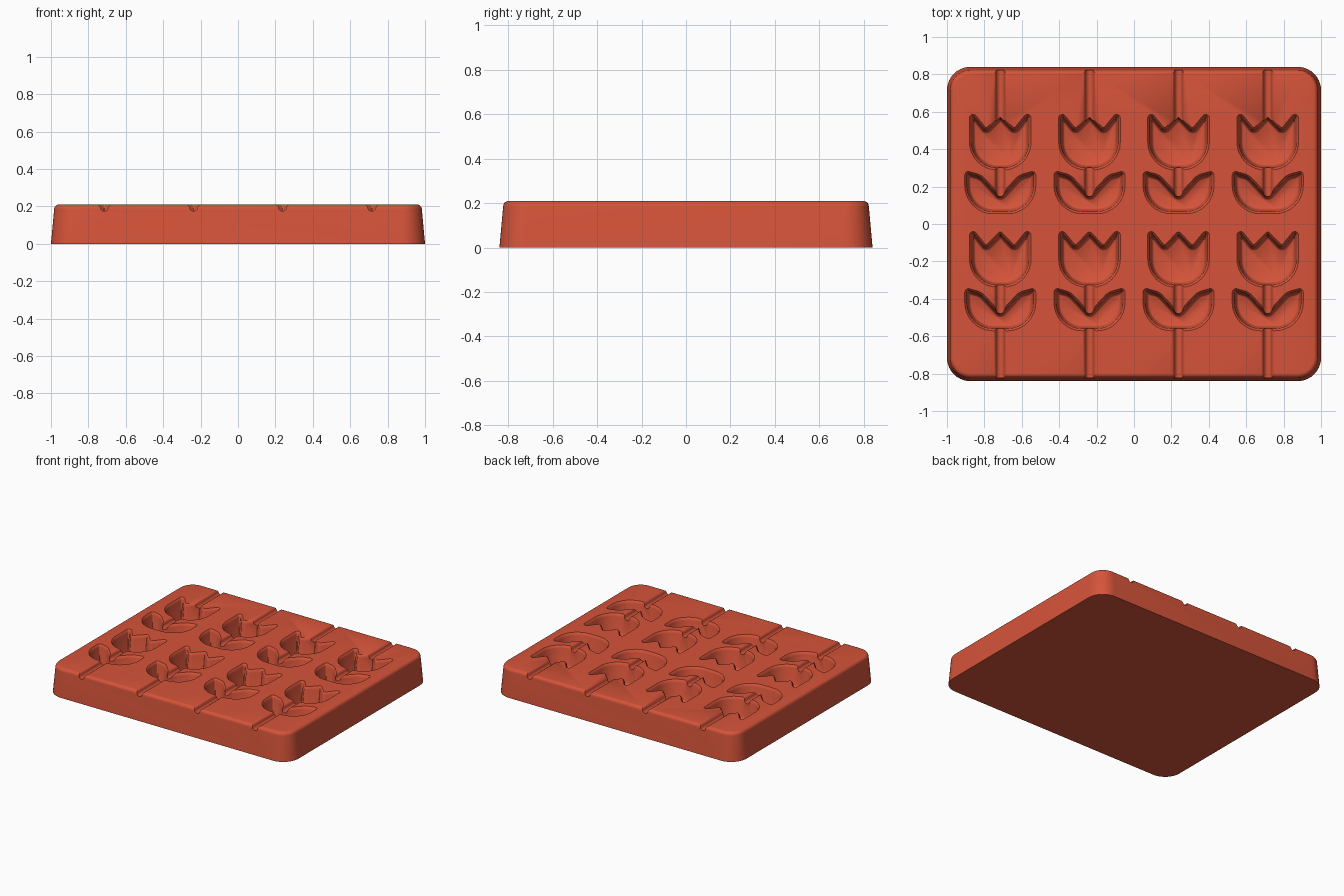
import bpy, bmesh, math
from mathutils import Vector

cube = bpy.data.objects.get("Cube")
if cube:
    bpy.data.objects.remove(cube, do_unlink=True)

HEIGHT = 0.21
COLUMNS = (-0.715, -0.238, 0.238, 0.715)
ROWS = (0.0, -0.626)

red = bpy.data.materials.new("tomato_red")
red.use_nodes = True
color = (0.67, 0.088, 0.042, 1)
red.diffuse_color = color
red.node_tree.nodes["Principled BSDF"].inputs["Base Color"].default_value = color


def rounded(corners, inset, steps):
    """Inset a counter-clockwise outline and round each corner (x, y, radius)."""
    n = len(corners)
    pts = [Vector(c[:2]) for c in corners]
    moved, turns = [], []
    for i in range(n):
        a = (pts[i] - pts[i - 1]).normalized()
        b = (pts[(i + 1) % n] - pts[i]).normalized()
        turn = math.atan2(a.x * b.y - a.y * b.x, a.dot(b))
        na, nb = Vector((-a.y, a.x)), Vector((-b.y, b.x))
        moved.append(pts[i] + (na + nb) * inset / (1 + na.dot(nb)))
        turns.append(turn)
    loop = []
    for i in range(n):
        p, turn = moved[i], turns[i]
        radius = max(corners[i][2] - math.copysign(inset, turn), 0.004)
        trim = radius * math.tan(abs(turn) / 2)
        start = p + (moved[i - 1] - p).normalized() * trim
        end = p + (moved[(i + 1) % n] - p).normalized() * trim
        w = math.cos(turn / 2)
        for k in range(steps + 1):
            s = k / steps
            u, v, t = (1 - s) ** 2, 2 * w * s * (1 - s), s * s
            loop.append((start * u + p * v + end * t) / (u + v + t))
    return loop


def skin(bm, rings):
    """Join rings of 3D points into a closed solid."""
    rows = [[bm.verts.new(p) for p in ring] for ring in rings]
    n = len(rows[0])
    for lo, hi in zip(rows, rows[1:]):
        for i in range(n):
            j = (i + 1) % n
            bm.faces.new((lo[i], lo[j], hi[j], hi[i]))
    bm.faces.new(rows[0][::-1])
    bm.faces.new(rows[-1])


def loft(bm, corners, levels, steps, dx=0, dy=0):
    skin(bm, [[(p.x + dx, p.y + dy, z) for p in rounded(corners, inset, steps)]
              for z, inset in levels])


def make_object(name, bm):
    bmesh.ops.recalc_face_normals(bm, faces=bm.faces)
    mesh = bpy.data.meshes.new(name)
    bm.to_mesh(mesh)
    bm.free()
    mesh.materials.append(red)
    obj = bpy.data.objects.new(name, mesh)
    bpy.context.collection.objects.link(obj)
    return obj


def mirrored(half):
    """The last point of the half lies on the axis."""
    return half + [(-x, y, r) for x, y, r in half[-2::-1]]


# Tray block with drafted sides and a rounded top edge
bm = bmesh.new()
tray_corners = [(sx * 1.0, sy * 0.84, 0.125)
                for sx, sy in ((-1, -1), (1, -1), (1, 1), (-1, 1))]
fillet = 0.025
tray_levels = [(0, 0)]
for k in range(6):
    a = math.pi / 2 * k / 5
    tray_levels.append((HEIGHT - fillet * (1 - math.sin(a)),
                        0.017 + fillet * (1 - math.cos(a))))
loft(bm, tray_corners, tray_levels, 10)
tray = make_object("mould_tray", bm)

# Tulip bloom and leaf cavities
bloom = mirrored([(0.165, 0.288, 0.15), (0.165, 0.622, 0.02),
                  (0.075, 0.512, 0.008), (0, 0.59, 0.015)])
leaves = mirrored([(0.19, 0.055, 0.15), (0.19, 0.287, 0.02),
                   (0.1, 0.262, 0.09), (0, 0.155, 0.01)])
cavity_levels = [(0.06, 0.033), (0.064, 0.027), (0.075, 0.021),
                 (0.19, 0.012), (0.202, 0.007), (HEIGHT, 0), (0.25, 0)]
bm = bmesh.new()
for x in COLUMNS:
    for y in ROWS:
        for outline in (bloom, leaves):
            loft(bm, outline, cavity_levels, 8, x, y)
cavity_cutter = make_object("cavity_cutter", bm)

# Stick grooves: round bottom with softened lips
profile = [(-0.034, 0.25), (-0.034, HEIGHT), (-0.026, 0.205)]
for k in range(9):
    a = math.pi * (1 + k / 8)
    profile.append((0.022 * math.cos(a), 0.197 + 0.022 * math.sin(a)))
profile += [(-x, z) for x, z in profile[2::-1]]
bm = bmesh.new()
for x in COLUMNS:
    for y0, y1 in ((0.54, 0.9), (0.12, 0.34), (-0.506, -0.286), (-0.9, -0.53)):
        skin(bm, [[(x + px, y, pz) for px, pz in profile] for y in (y0, y1)])
groove_cutter = make_object("groove_cutter", bm)

# Carve the tray
bpy.context.view_layer.objects.active = tray
for cutter in (cavity_cutter, groove_cutter):
    cutter.hide_render = True
    mod = tray.modifiers.new(cutter.name, "BOOLEAN")
    mod.operation = "DIFFERENCE"
    mod.solver = "EXACT"
    mod.object = cutter
    bpy.ops.object.modifier_apply(modifier=mod.name)
    bpy.data.objects.remove(cutter, do_unlink=True)

bpy.ops.object.select_all(action="DESELECT")
tray.select_set(True)
bpy.ops.object.shade_smooth_by_angle(angle=math.radians(35))
